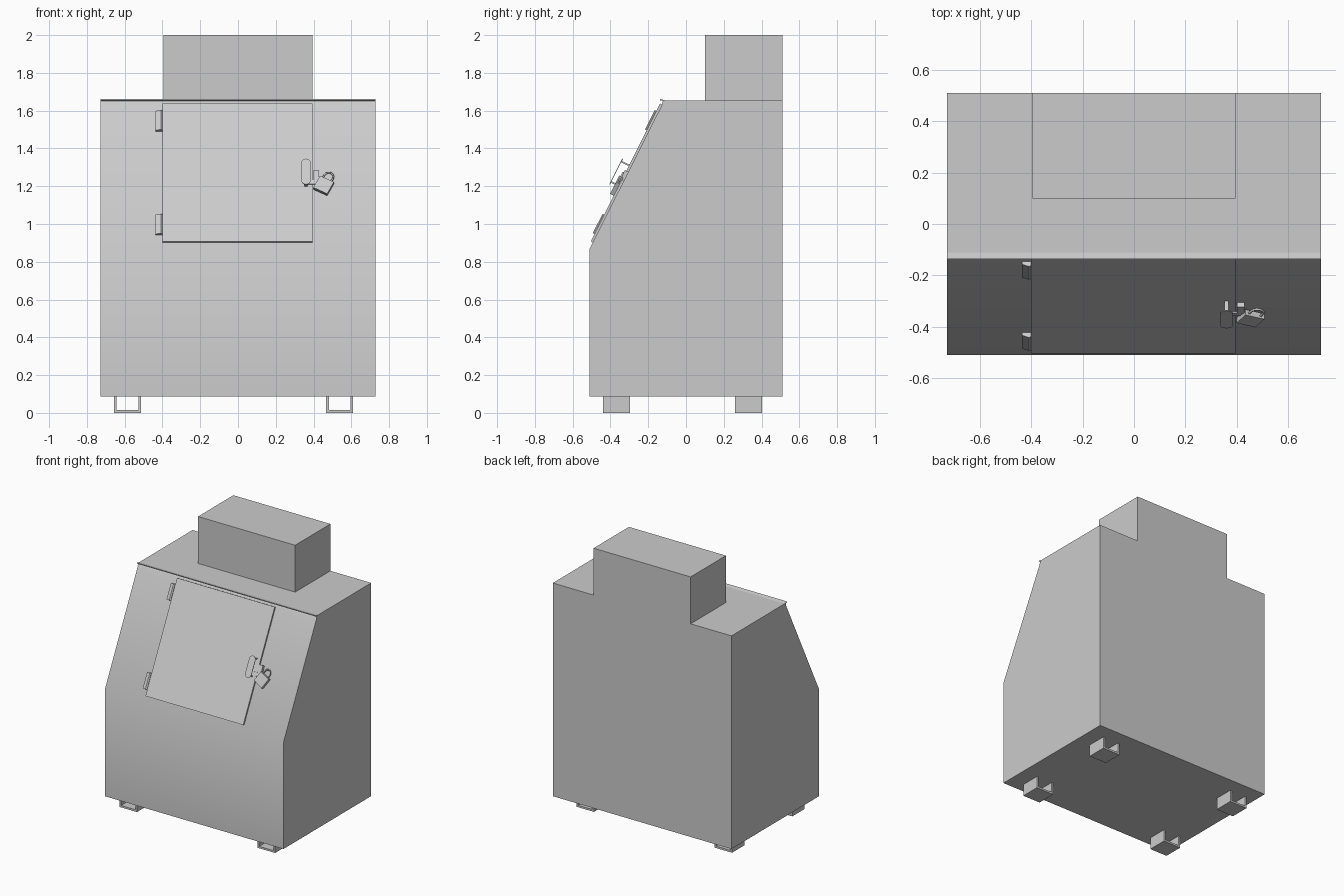
import bpy, bmesh, math
from mathutils import Matrix, Vector

if "Cube" in bpy.data.objects:
    bpy.data.objects.remove(bpy.data.objects["Cube"])

grey = bpy.data.materials.new("painted_grey")
grey.diffuse_color = (0.6, 0.6, 0.6, 1)
grey.use_nodes = True
grey.node_tree.nodes["Principled BSDF"].inputs["Base Color"].default_value = grey.diffuse_color

# Frame lying on the sloped front: x across, y up the slope, z outward
A, B = Vector((0, -0.51, 0.87)), Vector((0, -0.115, 1.655))
t = (B - A).normalized()
n = Vector((1, 0, 0)).cross(t)
SLOPE = Matrix(((1, 0, 0, 0), (0, t.y, n.y, A.y), (0, t.z, n.z, A.z), (0, 0, 0, 1)))


def finish(name, bm, matrix=None):
    bmesh.ops.recalc_face_normals(bm, faces=bm.faces)
    me = bpy.data.meshes.new(name)
    bm.to_mesh(me)
    bm.free()
    me.materials.append(grey)
    ob = bpy.data.objects.new(name, me)
    bpy.context.collection.objects.link(ob)
    if matrix:
        ob.matrix_world = matrix
    return ob


def prism(name, pts, axis, a, b, matrix=None):
    """Extrude a closed 2D outline along x, y or z from a to b."""
    def place(p, q, d):
        return {"x": (d, p, q), "y": (p, d, q), "z": (p, q, d)}[axis]
    bm = bmesh.new()
    lo = [bm.verts.new(place(p, q, a)) for p, q in pts]
    hi = [bm.verts.new(place(p, q, b)) for p, q in pts]
    bm.faces.new(lo)
    bm.faces.new(hi[::-1])
    for i in range(len(pts)):
        j = (i + 1) % len(pts)
        bm.faces.new((lo[i], lo[j], hi[j], hi[i]))
    return finish(name, bm, matrix)


def box(name, x0, x1, y0, y1, z0, z1, matrix=None):
    return prism(name, [(x0, y0), (x1, y0), (x1, y1), (x0, y1)], "z", z0, z1, matrix)


def smooth(ob, degrees):
    bpy.ops.object.select_all(action="DESELECT")
    ob.select_set(True)
    bpy.context.view_layer.objects.active = ob
    bpy.ops.object.shade_smooth_by_angle(angle=math.radians(degrees))


# Cabinet with sloped upper front, softly shaded across the bend
cabinet = prism("cabinet", [(-0.51, 0.087), (0.51, 0.087), (0.51, 1.655),
                            (-0.115, 1.655), (-0.51, 0.87)], "x", -0.727, 0.727)
smooth(cabinet, 30)

# Housing on top at the back
box("top_housing", -0.395, 0.395, 0.10, 0.51, 1.655, 2.0)

# Thin angled drip strip along the upper edge
prism("drip_strip", [(-0.110, 1.655), (-0.137, 1.661), (-0.137, 1.655),
                     (-0.121, 1.651), (-0.129, 1.637), (-0.124, 1.637)], "x", -0.727, 0.727)

# U-channel feet, open at the top
for side, x0 in (("left", -0.657), ("right", 0.467)):
    for end, y0 in (("front", -0.44), ("back", 0.26)):
        x1, w = x0 + 0.143, 0.014
        prism(f"{end}_{side}_foot",
              [(x0, 0), (x1, 0), (x1, 0.087), (x1 - w, 0.087), (x1 - w, w),
               (x0 + w, w), (x0 + w, 0.087), (x0, 0.087)], "y", y0, y0 + 0.143)

# Door panel and its two hinges
box("door", -0.4, 0.395, 0.037, 0.853, 0, 0.012, SLOPE)
for name, v in (("lower_hinge", 0.08), ("upper_hinge", 0.695)):
    prism(name, [(-0.436, 0), (-0.400, 0), (-0.400, 0.016), (-0.408, 0.022),
                 (-0.436, 0.012)], "y", v, v + 0.115, SLOPE)

# Rounded handle grip standing off the door, with turned-in ends
cap = [(0.025 * math.cos(k * math.pi / 6), 0.025 * math.sin(k * math.pi / 6)) for k in range(7)]
grip = [(0.36 + x, 0.478 + y) for x, y in cap] + [(0.36 - x, 0.375 - y) for x, y in cap]
prism("handle_grip", grip, "z", 0.056, 0.06, SLOPE)
for name, v in (("handle_lower_post", 0.362), ("handle_upper_post", 0.483)):
    box(name, 0.352, 0.368, v, v + 0.008, 0.012, 0.056, SLOPE)

# Hasp plate, staple and padlock hanging at an angle
box("hasp_plate", 0.37, 0.46, 0.375, 0.40, 0.012, 0.018, SLOPE)
box("hasp_staple", 0.40, 0.43, 0.40, 0.455, 0, 0.02, SLOPE)
lock = SLOPE @ Matrix.Translation((0.455, 0.365, 0.022)) @ Matrix.Rotation(math.radians(-27), 4, "Z")
box("padlock_body", -0.041, 0.041, -0.043, 0.035, -0.012, 0.012, lock)


def shackle():
    bm = bmesh.new()
    path = [Vector((-0.025, 0.03, 0))]
    path += [Vector((-0.025 * math.cos(k * math.pi / 6), 0.055 + 0.025 * math.sin(k * math.pi / 6), 0))
             for k in range(7)]
    path.append(Vector((0.025, 0.03, 0)))
    rings = []
    for i, p in enumerate(path):
        d = (path[min(i + 1, len(path) - 1)] - path[max(i - 1, 0)]).normalized()
        s = Vector((-d.y, d.x, 0))
        rings.append([bm.verts.new(p + 0.005 * (math.cos(k * math.pi / 3) * s
                      + math.sin(k * math.pi / 3) * Vector((0, 0, 1)))) for k in range(6)])
    for r, q in zip(rings, rings[1:]):
        for k in range(6):
            bm.faces.new((r[k], r[(k + 1) % 6], q[(k + 1) % 6], q[k]))
    bm.faces.new(rings[0][::-1])
    bm.faces.new(rings[-1])
    return finish("padlock_shackle", bm, lock)


smooth(shackle(), 65)
